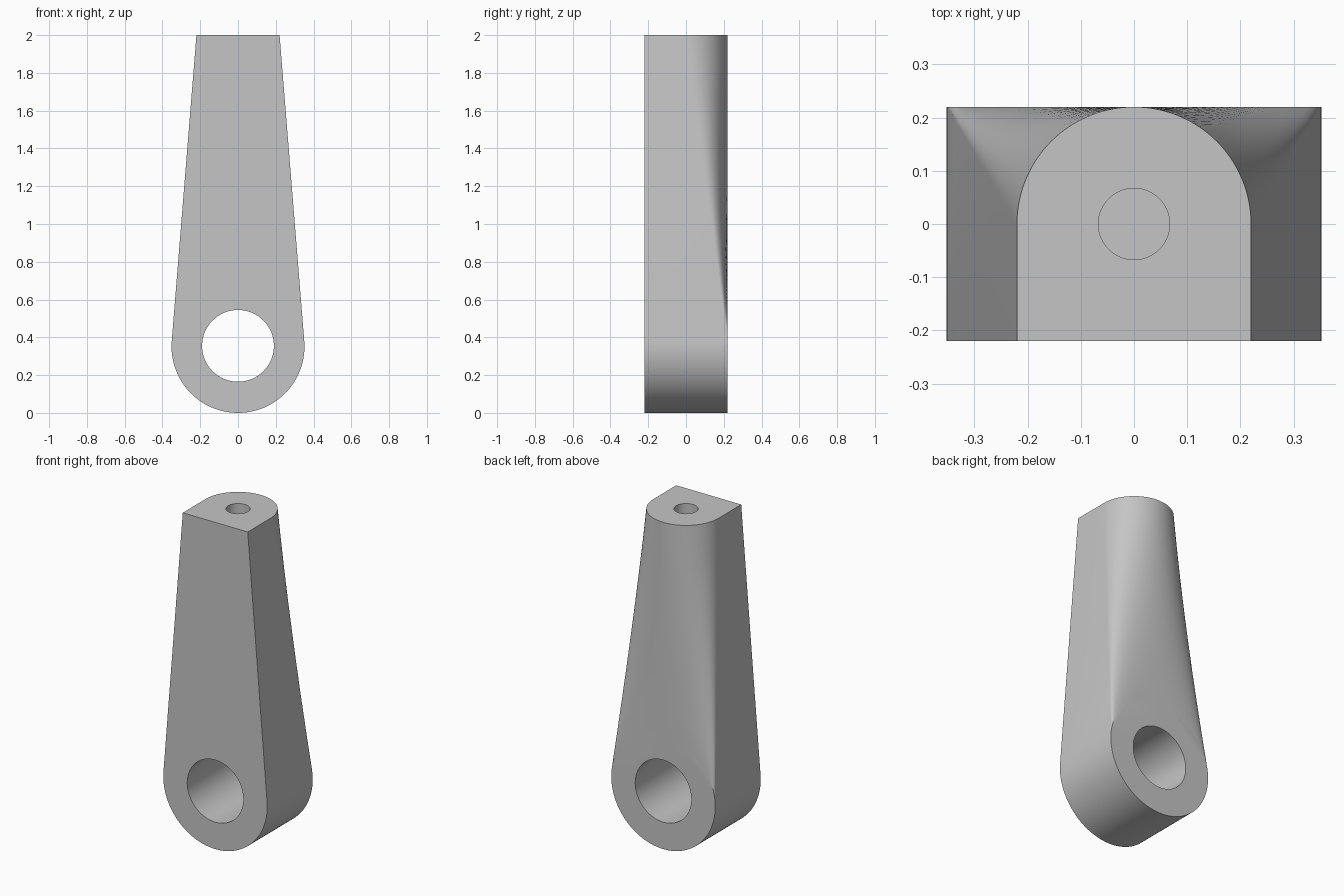
import bpy, bmesh, math
from mathutils import Matrix, Vector

cube = bpy.data.objects.get("Cube")
if cube:
    bpy.data.objects.remove(cube, do_unlink=True)

HALF = 0.22       # half depth, and radius of the rounded top
BOSS = 0.352      # radius and centre height of the lower boss
TOP = 2.0
STEPS, ROWS = 64, 8

grey = bpy.data.materials.new("plain_grey")
grey.use_nodes = True
colour = (0.56, 0.56, 0.56, 1)
grey.diffuse_color = colour
grey.node_tree.nodes["Principled BSDF"].inputs["Base Color"].default_value = colour


def make_object(name, bm):
    bmesh.ops.recalc_face_normals(bm, faces=bm.faces)
    mesh = bpy.data.meshes.new(name)
    bm.to_mesh(mesh)
    bm.free()
    mesh.materials.append(grey)
    obj = bpy.data.objects.new(name, mesh)
    bpy.context.collection.objects.link(obj)
    return obj


def make_cutter(name, radius, depth, matrix):
    bm = bmesh.new()
    bmesh.ops.create_cone(bm, cap_ends=True, segments=96, radius1=radius,
                          radius2=radius, depth=depth, matrix=matrix)
    obj = make_object(name, bm)
    obj.hide_render = True
    return obj


def boss_point(angle, y):
    return Vector((BOSS * math.cos(angle), y, BOSS + BOSS * math.sin(angle)))


# Angle at which the straight sides touch the boss
rise = TOP - BOSS
tangent = math.atan2(rise, HALF) - math.acos(BOSS / math.hypot(HALF, rise))

bm = bmesh.new()

# Lower boss: front and back rims around the underside
sweep = math.pi + 2 * tangent
under = [math.pi - tangent + sweep * i / STEPS for i in range(STEPS + 1)]
front = [bm.verts.new(boss_point(a, -HALF)) for a in under]
back = [bm.verts.new(boss_point(a, HALF)) for a in under]
for i in range(STEPS):
    bm.faces.new((front[i], front[i + 1], back[i + 1], back[i]))

# Ruled back surface from the boss rim to the rounded top
rails = []
for i in range(STEPS + 1):
    t = i / STEPS
    low = boss_point(tangent + (math.pi - 2 * tangent) * t, HALF)
    high = Vector((HALF * math.cos(math.pi * t), HALF * math.sin(math.pi * t), TOP))
    rail = [bm.verts.new(low.lerp(high, j / ROWS)) for j in range(ROWS + 1)]
    if i in (0, STEPS):
        bm.verts.remove(rail[0])
        rail[0] = back[-1] if i == 0 else back[0]
    rails.append(rail)
for a, b in zip(rails, rails[1:]):
    for j in range(ROWS):
        bm.faces.new((a[j], b[j], b[j + 1], a[j + 1]))

# Flat front, boss back, top and sides
right_top = bm.verts.new((-HALF, -HALF, TOP))
left_top = bm.verts.new((HALF, -HALF, TOP))
bm.faces.new(front + [left_top, right_top])
bm.faces.new(back + [r[0] for r in rails[1:-1]])
bm.faces.new([r[-1] for r in rails] + [right_top, left_top])
bm.faces.new([front[-1], left_top] + rails[0][::-1])
bm.faces.new([front[0], right_top] + rails[-1][::-1])
arm = make_object("lever_arm", bm)

# Cross bore through the boss and blind hole in the top
cutters = [
    make_cutter("bore_cutter", 0.19, 1.0,
                Matrix.Translation((0, 0, BOSS + 0.003)) @ Matrix.Rotation(math.pi / 2, 4, 'X')),
    make_cutter("top_hole_cutter", 0.067, 1.2, Matrix.Translation((0, 0, TOP))),
]
bpy.ops.object.select_all(action='DESELECT')
arm.select_set(True)
bpy.context.view_layer.objects.active = arm
for cutter in cutters:
    cut = arm.modifiers.new(cutter.name, 'BOOLEAN')
    cut.operation = 'DIFFERENCE'
    cut.solver = 'EXACT'
    cut.object = cutter
    bpy.ops.object.modifier_apply(modifier=cut.name)
for cutter in cutters:
    bpy.data.objects.remove(cutter, do_unlink=True)

bpy.ops.object.shade_smooth_by_angle(angle=math.radians(25))
